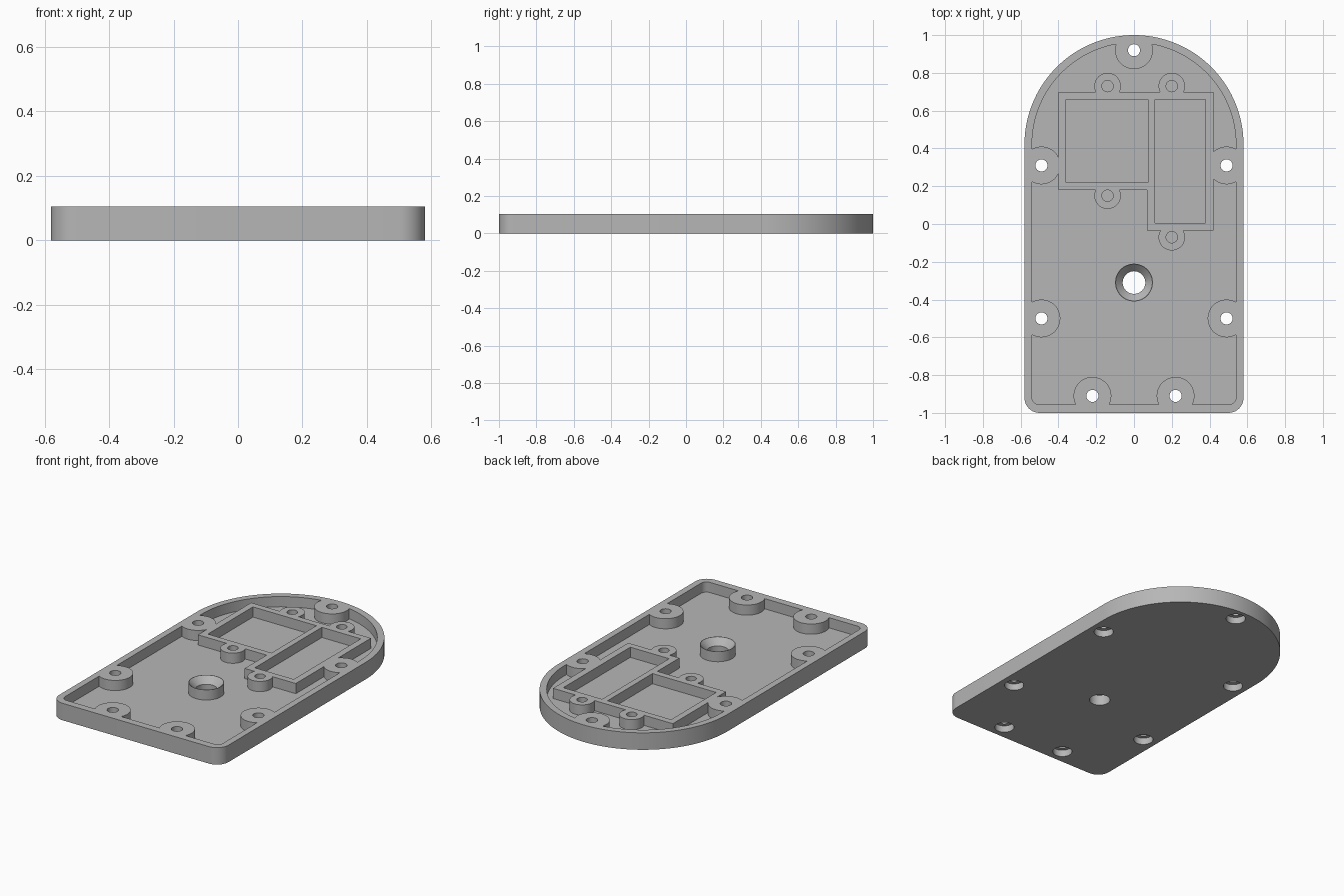
import bpy, bmesh, math

if "Cube" in bpy.data.objects:
    bpy.data.objects.remove(bpy.data.objects["Cube"])

H = 0.105        # total height
FLOOR = 0.042    # floor thickness
OVER = 0.2       # cutters reach above the top

grey = bpy.data.materials.new("plain grey")
grey.diffuse_color = (0.47, 0.47, 0.47, 1)
grey.use_nodes = True
grey.node_tree.nodes["Principled BSDF"].inputs["Base Color"].default_value = grey.diffuse_color


def prism(name, pts, z0, z1):
    """Extrude a closed outline between two heights."""
    bm = bmesh.new()
    low = [bm.verts.new((x, y, z0)) for x, y in pts]
    high = [bm.verts.new((x, y, z1)) for x, y in pts]
    bm.faces.new(low[::-1])
    bm.faces.new(high)
    n = len(pts)
    for i in range(n):
        j = (i + 1) % n
        bm.faces.new((low[i], low[j], high[j], high[i]))
    return to_object(name, bm)


def cylinder(name, x, y, r, z0, z1, r_top=None, seg=48):
    """Cylinder, or cone when r_top is given."""
    bm = bmesh.new()
    bmesh.ops.create_cone(bm, cap_ends=True, segments=seg, radius1=r,
                          radius2=r if r_top is None else r_top, depth=z1 - z0)
    bmesh.ops.translate(bm, verts=bm.verts, vec=(x, y, (z0 + z1) / 2))
    return to_object(name, bm)


def to_object(name, bm):
    bmesh.ops.recalc_face_normals(bm, faces=bm.faces)
    me = bpy.data.meshes.new(name)
    bm.to_mesh(me)
    bm.free()
    ob = bpy.data.objects.new(name, me)
    bpy.context.collection.objects.link(ob)
    return ob


def cut(target, cutter):
    """Subtract the cutter, apply, and discard it."""
    mod = target.modifiers.new("cut", 'BOOLEAN')
    mod.operation = 'DIFFERENCE'
    mod.solver = 'EXACT'
    mod.object = cutter
    bpy.context.view_layer.objects.active = target
    bpy.ops.object.modifier_apply(modifier=mod.name)
    bpy.data.objects.remove(cutter)


def arc(cx, cy, r, a0, a1, n):
    return [(cx + r * math.cos(math.radians(a0 + (a1 - a0) * i / n)),
             cy + r * math.sin(math.radians(a0 + (a1 - a0) * i / n)))
            for i in range(n + 1)]


def arch(w, y0, corner):
    """Outline with a round back end and rounded front corners."""
    return (arc(0, 0.42, w, 0, 180, 72)
            + arc(-w + corner, y0 + corner, corner, 180, 270, 10)
            + arc(w - corner, y0 + corner, corner, 270, 360, 10))


def rect(x0, y0, x1, y1):
    return [(x0, y0), (x1, y0), (x1, y1), (x0, y1)]


case_screws = [(0, 0.92)] + [(s * x, y) for s in (-1, 1)
                             for x, y in ((0.49, 0.31), (0.49, -0.5), (0.22, -0.91))]
frame_screws = [(-0.14, 0.73), (0.2, 0.73), (-0.14, 0.15), (0.2, -0.07)]
centre = (0, -0.31)

# Hollow of the tray, with standing features left out of it
hollow = prism("hollow", arch(0.54, -0.955, 0.035), FLOOR, OVER)
for x, y in case_screws:
    cut(hollow, cylinder("boss", x, y, 0.1, -0.1, 0.3))
for x, y in frame_screws:
    cut(hollow, cylinder("frame_boss", x, y, 0.07, -0.1, 0.3))
cut(hollow, cylinder("centre_boss", *centre, 0.1, -0.1, 0.3))
frame = [(-0.4, 0.18), (0.07, 0.18), (0.07, -0.035), (0.42, -0.035), (0.42, 0.7), (-0.4, 0.7)]
cut(hollow, prism("frame", frame, -0.1, 0.3))

# Tray body
tray = prism("tray", arch(0.58, -1.0, 0.08), 0, H)
cut(tray, hollow)

# Two rectangular pockets inside the frame
cut(tray, prism("wide_pocket", rect(-0.36, 0.22, 0.075, 0.66), FLOOR, OVER))
cut(tray, prism("narrow_pocket", rect(0.112, 0.005, 0.378, 0.66), FLOOR, OVER))

# Through holes with wider recesses underneath
for x, y in case_screws:
    cut(tray, cylinder("screw_hole", x, y, 0.032, -0.1, OVER, seg=32))
    cut(tray, cylinder("head_recess", x, y, 0.056, -0.1, 0.042))

# Blind holes in the frame bosses
for x, y in frame_screws:
    cut(tray, cylinder("blind_hole", x, y, 0.03, FLOOR, OVER, seg=32))

# Countersunk centre hole
cut(tray, cylinder("centre_hole", *centre, 0.06, -0.1, OVER))
cut(tray, cylinder("countersink", *centre, 0.0585, 0.0635, 0.1065, r_top=0.0985))

# Finish
tray.data.materials.clear()
tray.data.materials.append(grey)
for p in tray.data.polygons:
    p.material_index = 0
bpy.ops.object.select_all(action='DESELECT')
tray.select_set(True)
bpy.context.view_layer.objects.active = tray
bpy.ops.object.shade_smooth_by_angle(angle=math.radians(30))
